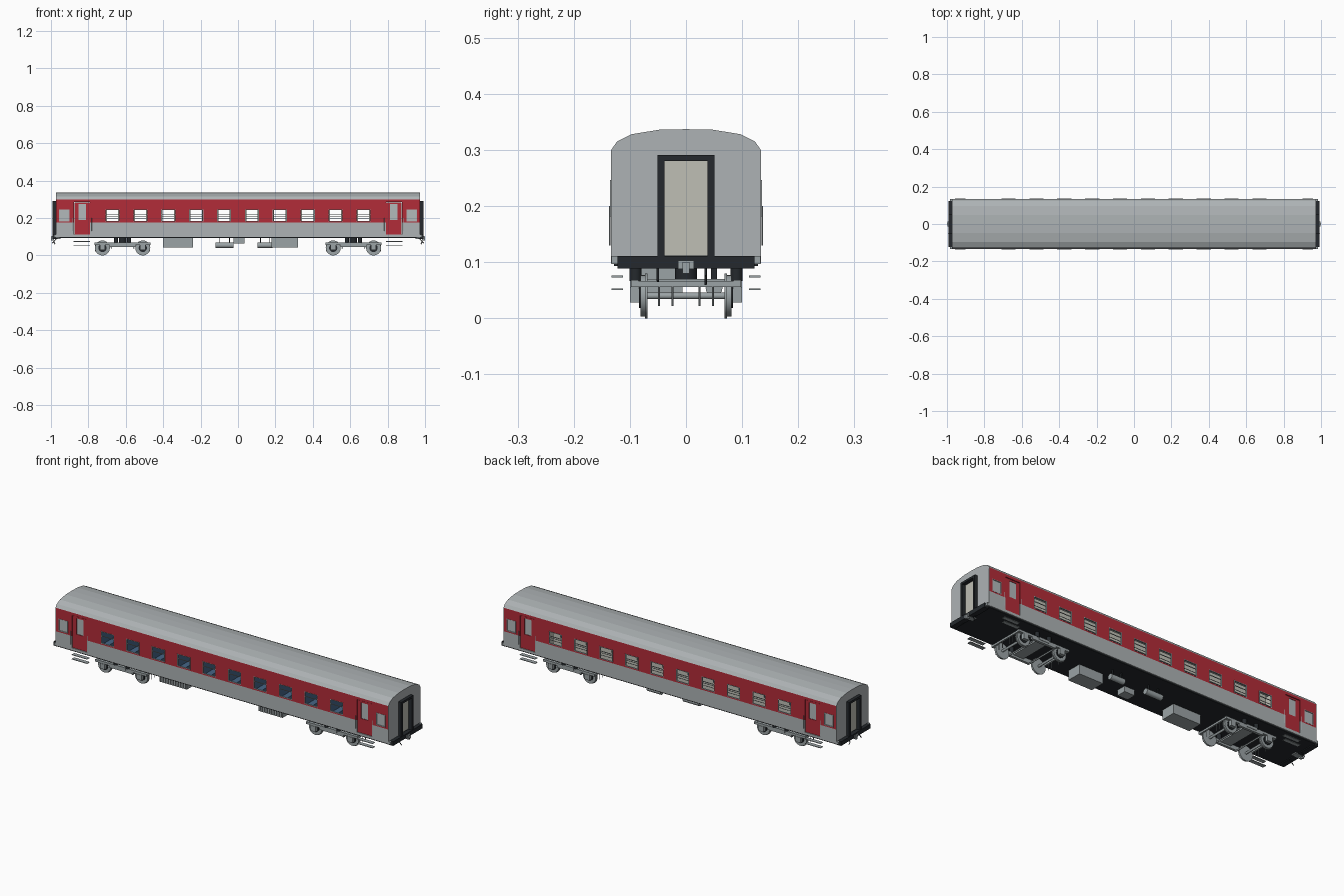
import bpy, bmesh, math
from mathutils import Matrix, Vector

if "Cube" in bpy.data.objects:
    bpy.data.objects.remove(bpy.data.objects["Cube"])


def mat(name, r, g, b):
    m = bpy.data.materials.new(name)
    m.diffuse_color = (r, g, b, 1)
    m.use_nodes = True
    m.node_tree.nodes["Principled BSDF"].inputs["Base Color"].default_value = m.diffuse_color
    return m


GREY = mat("light_grey", 0.42, 0.45, 0.46)
METAL = mat("metal_grey", 0.33, 0.37, 0.38)
RED = mat("red_paint", 0.45, 0.025, 0.04)
DARK = mat("dark_rubber", 0.018, 0.022, 0.026)
BEIGE = mat("beige_panel", 0.52, 0.52, 0.46)
BLUE = mat("blue_cloth", 0.06, 0.13, 0.24)
PANE = mat("frosted_pane", 0.45, 0.49, 0.5)


def finish(name, bm, mats, mirror=""):
    me = bpy.data.meshes.new(name)
    bm.to_mesh(me)
    bm.free()
    ob = bpy.data.objects.new(name, me)
    bpy.context.collection.objects.link(ob)
    for m in mats:
        me.materials.append(m)
    if mirror:
        mod = ob.modifiers.new("mirror", 'MIRROR')
        mod.use_axis = ('x' in mirror, 'y' in mirror, False)
        mod.use_clip = False
        mod.use_mirror_merge = False
    return ob


def boxes(name, items, m, mirror=""):
    """Each item: x0, x1, y0, y1, z0, z1"""
    bm = bmesh.new()
    for x0, x1, y0, y1, z0, z1 in items:
        mx = Matrix.Translation(((x0 + x1) / 2, (y0 + y1) / 2, (z0 + z1) / 2)) @ \
            Matrix.Diagonal((x1 - x0, y1 - y0, z1 - z0, 1))
        bmesh.ops.create_cube(bm, size=1, matrix=mx)
    return finish(name, bm, [m], mirror)


def rods(name, items, m, mirror="", seg=16):
    """Each item: start point, end point, radius"""
    bm = bmesh.new()
    for a, b, r in items:
        a, b = Vector(a), Vector(b)
        d = b - a
        mx = Matrix.Translation((a + b) / 2) @ d.to_track_quat('Z', 'Y').to_matrix().to_4x4()
        bmesh.ops.create_cone(bm, cap_ends=True, segments=seg, radius1=r, radius2=r,
                              depth=d.length, matrix=mx)
    ob = finish(name, bm, [m], mirror)
    for p in ob.data.polygons:
        p.use_smooth = len(p.vertices) == 4
    return ob


def prism(name, pts, x0, x1, m, mirror=""):
    """Extrude a (y, z) profile along x"""
    bm = bmesh.new()
    f = bm.faces.new([bm.verts.new((x0, y, z)) for y, z in pts])
    r = bmesh.ops.extrude_face_region(bm, geom=[f])
    bmesh.ops.translate(bm, vec=(x1 - x0, 0, 0),
                        verts=[v for v in r['geom'] if isinstance(v, bmesh.types.BMVert)])
    bmesh.ops.recalc_face_normals(bm, faces=bm.faces)
    return finish(name, bm, [m], mirror)


def wall(name, y, holes, xr, zr, thick, is_red, mirror, extra_z=()):
    """Flat side panel with rectangular holes (x0, x1, z0, z1), coloured per cell"""
    xs = sorted({*xr, *(round(v, 4) for h in holes for v in h[:2])})
    zs = sorted({*zr, *extra_z, *(v for h in holes for v in h[2:])})
    bm = bmesh.new()
    grid = {(i, j): bm.verts.new((x, y, z)) for i, x in enumerate(xs) for j, z in enumerate(zs)}
    for i in range(len(xs) - 1):
        for j in range(len(zs) - 1):
            cx, cz = (xs[i] + xs[i + 1]) / 2, (zs[j] + zs[j + 1]) / 2
            if any(h[0] < cx < h[1] and h[2] < cz < h[3] for h in holes):
                continue
            f = bm.faces.new([grid[k] for k in ((i, j), (i + 1, j), (i + 1, j + 1), (i, j + 1))])
            f.material_index = int(is_red(cx, cz))
    bmesh.ops.delete(bm, geom=[v for v in bm.verts if not v.link_faces], context='VERTS')
    ob = finish(name, bm, [GREY, RED])
    s = ob.modifiers.new("thickness", 'SOLIDIFY')
    s.thickness, s.offset = thick, -1
    mod = ob.modifiers.new("mirror", 'MIRROR')
    mod.use_axis = ('x' in mirror, 'y' in mirror, False)
    mod.use_mirror_merge = False
    return ob


# Side walls with window and door openings
PITCH = 0.149
WX = [(k - 4.5) * PITCH for k in range(10)]
windows = [(x - 0.038, x + 0.038, 0.181, 0.246) for x in WX]
ends = [(0.902, 0.956, 0.181, 0.246), (-0.956, -0.902, 0.181, 0.246)]
doors = [(0.79, 0.877, 0.112, 0.285), (-0.877, -0.79, 0.112, 0.285)]
wall("side_wall", -0.134, windows + ends + doors, (-0.972, 0.972), (0.098, 0.299), 0.006,
     lambda x, z: z > 0.175, "y", (0.175,))

# Entrance doors, panes and handrails
wall("entrance_door", -0.1315, [(0.812, 0.852, 0.19, 0.274)], (0.792, 0.875), (0.113, 0.283),
     0.005, lambda x, z: True, "xy")
boxes("frosted_panes", [(0.812, 0.852, -0.129, -0.128, 0.19, 0.274),
                        (0.902, 0.956, -0.131, -0.129, 0.181, 0.246)], PANE, "xy")
rods("door_handrail", [((x, -0.136, 0.13), (x, -0.136, 0.2), 0.0012) for x in (0.783, 0.884)],
     METAL, "xy", 8)

# Window frames with a sash bar
frames = []
for x0, x1, z0, z1 in windows + ends[:1] + ends[1:]:
    t = 0.003
    frames += [(x0, x0 + t, -0.135, -0.129, z0, z1), (x1 - t, x1, -0.135, -0.129, z0, z1),
               (x0, x1, -0.135, -0.129, z0, z0 + t), (x0, x1, -0.135, -0.129, z1 - t, z1)]
    if abs(x0) < 0.8:
        frames.append((x0, x1, -0.133, -0.13, 0.219, 0.222))
boxes("window_frames", frames, GREY, "y")

# Faceted roof and end walls
half = [(0.134, 0.299), (0.123, 0.315), (0.097, 0.328), (0.048, 0.336), (0, 0.337)]
arc = half + [(-y, z) for y, z in half[-2::-1]]
inner = [(y * 0.95, z - 0.006) for y, z in arc]
prism("roof", arc + inner[::-1], -0.973, 0.973, GREY)
prism("end_wall", [(-0.045, 0.11), (-0.045, 0.285), (0.045, 0.285), (0.045, 0.11),
                   (0.1335, 0.11)] + arc + [(-0.1335, 0.11)], 0.964, 0.974, GREY, "x")

# Gangway surround and end door
boxes("gangway_frame", [(0.972, 0.991, 0.038, 0.051, 0.11, 0.291),
                        (0.972, 0.991, -0.051, -0.038, 0.11, 0.291),
                        (0.972, 0.991, -0.038, 0.038, 0.28, 0.291)], DARK, "x")
boxes("gangway_door", [(0.966, 0.97, -0.045, 0.045, 0.11, 0.285)], BEIGE, "x")

# Underframe and end beams
boxes("underframe", [(-0.972, 0.972, -0.128, 0.128, 0.093, 0.112)], DARK)
boxes("end_beam", [(0.965, 0.993, -0.122, 0.122, 0.089, 0.111)], DARK, "x")
boxes("corner_bracket", [(0.955, 0.985, 0.122, 0.133, 0.097, 0.111)], METAL, "xy")

# Couplers and hanging hoses
boxes("coupler", [(0.95, 0.996, -0.014, 0.014, 0.088, 0.103),
                  (0.985, 1.0, -0.006, 0.006, 0.08, 0.1)], METAL, "x")
rods("brake_hose", [((0.968, 0.035, 0.092), (0.985, 0.035, 0.075), 0.0022),
                    ((0.985, 0.035, 0.075), (0.978, 0.035, 0.06), 0.0022),
                    ((0.968, -0.05, 0.092), (0.992, -0.05, 0.066), 0.0022)], DARK, "x", 8)

# Entrance steps
boxes("entrance_steps", [(0.79, 0.88, -0.133, -0.112, z, z + 0.003) for z in (0.05, 0.073)],
      METAL, "xy")

# Interior: compartments, seats, corridor wall, bulkheads
boxes("bulkhead", [(0.768, 0.774, -0.126, 0.126, 0.112, 0.31)], BEIGE, "x")
parts = [((k - 5) * PITCH - 0.002, (k - 5) * PITCH + 0.002, -0.126, 0.045, 0.112, 0.3)
         for k in range(11)]
boxes("compartment_partitions", parts, BEIGE)
seats, corridor = [], []
for x in WX:
    for s in (-1, 1):
        a, b, c = x + s * 0.071, x + s * 0.058, x + s * 0.026
        seats.append((min(a, b), max(a, b), -0.122, 0.035, 0.13, 0.222))
        seats.append((min(a, c), max(a, c), -0.122, 0.035, 0.135, 0.155))
        e = x + s * 0.03
        corridor.append((min(e, x + s * PITCH / 2), max(e, x + s * PITCH / 2), 0.045, 0.048, 0.112, 0.3))
    corridor += [(x - 0.03, x + 0.03, 0.045, 0.048, 0.112, 0.182),
                 (x - 0.03, x + 0.03, 0.045, 0.048, 0.25, 0.3)]
boxes("bench_seats", seats, BLUE)
boxes("corridor_wall", corridor, BEIGE)
rods("corridor_rail", [((-0.76, 0.122, z), (0.76, 0.122, z), 0.0015) for z in (0.195, 0.207)],
     METAL, "", 8)

# Underfloor equipment, ribbed on the outer face
cases = [(-0.40, -0.24), (0.18, 0.32)]
boxes("equipment_case", [(a, b, -0.085, -0.006, 0.043, 0.095) for a, b in cases], METAL)
ribs = []
for a, b in cases:
    n = int((b - a) / 0.014)
    ribs += [(a + (i + 0.3) * (b - a) / n, a + (i + 0.7) * (b - a) / n, -0.089, -0.084, 0.047, 0.082)
             for i in range(n)]
boxes("equipment_ribs", ribs, METAL)
boxes("small_case", [(-0.025, 0.035, -0.075, -0.025, 0.064, 0.095)], METAL)
rods("air_tank", [((-0.12, 0.05, 0.054), (-0.025, 0.05, 0.054), 0.015),
                  ((0.105, 0.05, 0.054), (0.185, 0.05, 0.054), 0.015)], METAL)
boxes("tank_hangers", [(x - 0.002, x + 0.002, 0.045, 0.055, 0.06, 0.095)
                       for x in (-0.1, -0.045, 0.12, 0.17)], DARK)

# Bogies: two wheelsets each, mirrored to the other end
C = 0.617
AX = (C - 0.108, C + 0.108)
rods("wheels", [((x, 0.072, 0.04), (x, 0.081, 0.04), 0.037) for x in AX] +
     [((x, 0.069, 0.04), (x, 0.073, 0.04), 0.04) for x in AX], METAL, "xy", 28)
rods("wheel_hub", [((x, 0.08, 0.04), (x, 0.084, 0.04), 0.022) for x in AX], DARK, "xy", 20)
rods("axle", [((x, -0.095, 0.04), (x, 0.095, 0.04), 0.006) for x in AX], METAL, "x")
boxes("axle_box", [(x - 0.014, x + 0.014, 0.084, 0.1, 0.028, 0.056) for x in AX], METAL, "xy")
boxes("bogie_side_frame", [(C - 0.15, C + 0.15, 0.085, 0.098, 0.056, 0.068),
                           (C - 0.07, C + 0.07, 0.085, 0.098, 0.046, 0.057)], METAL, "xy")
boxes("bogie_cross_beam", [(C - 0.03, C + 0.03, -0.1, 0.1, 0.056, 0.07),
                           (C - 0.15, C - 0.142, -0.09, 0.09, 0.056, 0.066),
                           (C + 0.142, C + 0.15, -0.09, 0.09, 0.056, 0.066)], METAL, "x")
rods("bogie_springs", [((C + d, 0.09, 0.066), (C + d, 0.09, 0.094), 0.011) for d in (-0.035, 0.035)],
     DARK, "xy")
rods("bogie_pivot", [((C, 0, 0.065), (C, 0, 0.095), 0.02)], DARK, "x")
rods("brake_beam", [((C + d, -0.088, 0.04), (C + d, 0.088, 0.04), 0.004) for d in (-0.06, 0.06)],
     METAL, "x", 8)
rods("brake_hangers", [((C + d, y, 0.022), (C + d, y, 0.06), 0.0015)
                       for d in (-0.146, 0.146) for y in (0.024, 0.048)], METAL, "xy", 8)
